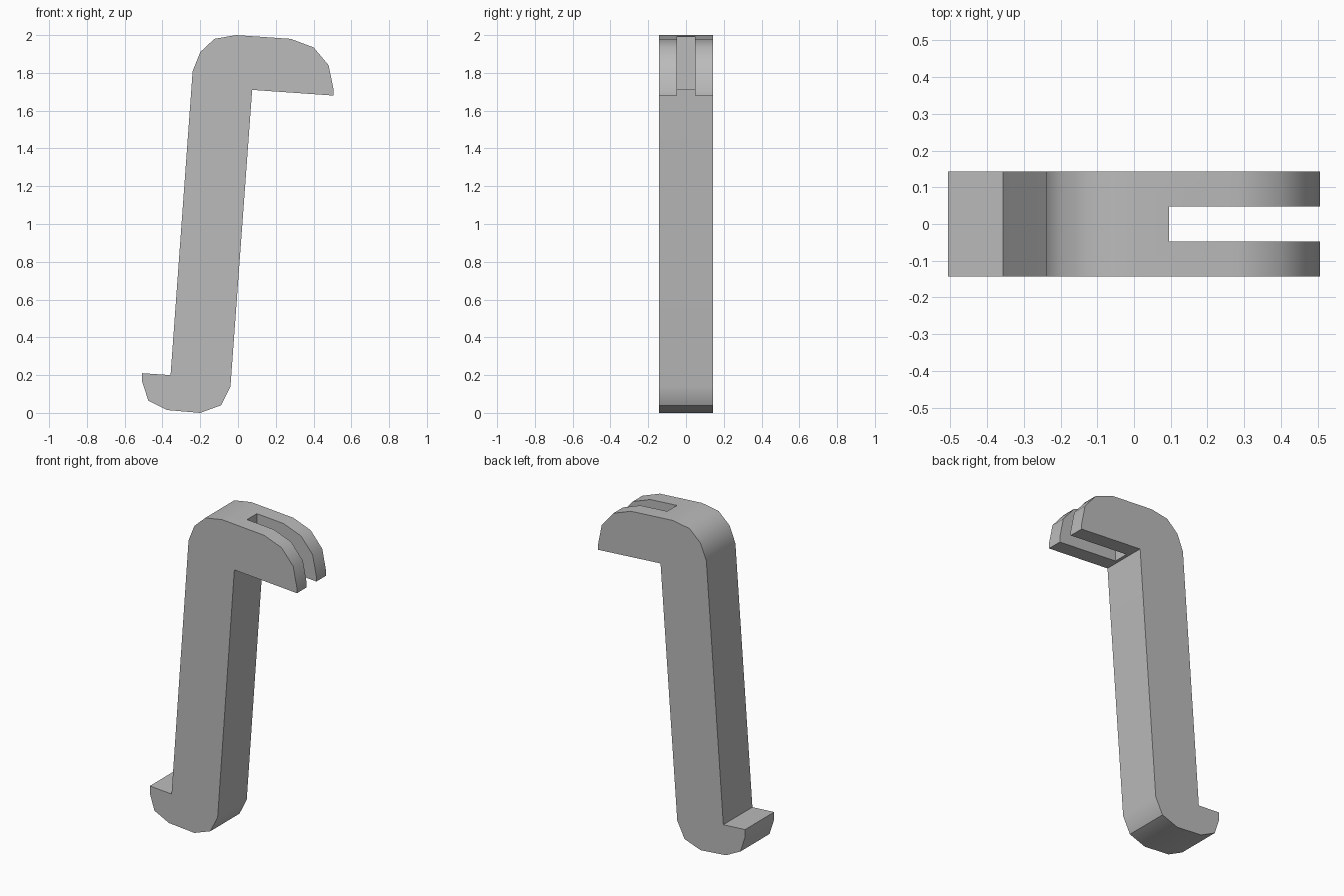
import bpy
import bmesh

cube = bpy.data.objects.get("Cube")
if cube:
    bpy.data.objects.remove(cube, do_unlink=True)

HALF_DEPTH = 0.143
SLOT_HALF = 0.048
SLOT_START = 0.096

# Single grey material
grey = bpy.data.materials.new("plain_grey")
grey.use_nodes = True
colour = (0.5, 0.5, 0.5, 1)
grey.diffuse_color = colour
grey.node_tree.nodes["Principled BSDF"].inputs["Base Color"].default_value = colour


def extruded_profile(name, points, half_depth):
    """Extrude an x-z outline symmetrically along y."""
    bm = bmesh.new()
    face = bm.faces.new([bm.verts.new((x, -half_depth, z)) for x, z in points])
    ext = bmesh.ops.extrude_face_region(bm, geom=[face])
    verts = [v for v in ext["geom"] if isinstance(v, bmesh.types.BMVert)]
    bmesh.ops.translate(bm, verts=verts, vec=(0, 2 * half_depth, 0))
    bmesh.ops.recalc_face_normals(bm, faces=bm.faces)
    mesh = bpy.data.meshes.new(name)
    bm.to_mesh(mesh)
    bm.free()
    mesh.materials.append(grey)
    obj = bpy.data.objects.new(name, mesh)
    bpy.context.collection.objects.link(obj)
    return obj


# Outline: upper hook, then shaft, then lower hook
upper_hook = [(-0.24, 1.81), (-0.2, 1.91), (-0.125, 1.98), (-0.01, 2.0),
              (0.28, 1.98), (0.4, 1.935), (0.48, 1.84), (0.506, 1.71),
              (0.506, 1.68), (0.075, 1.71)]
lower_hook = [(-0.04, 0.14), (-0.09, 0.04), (-0.2, 0.0), (-0.375, 0.015),
              (-0.475, 0.065), (-0.507, 0.165), (-0.507, 0.21), (-0.357, 0.2)]
clip = extruded_profile("double_hook_clip", upper_hook + lower_hook, HALF_DEPTH)

# Slot that forks the upper hook
cutter = extruded_profile("slot_cutter", [(SLOT_START, 1.5), (0.7, 1.5),
                                          (0.7, 2.2), (SLOT_START, 2.2)], SLOT_HALF)
cutter.hide_render = True
cutter.hide_viewport = False

bpy.ops.object.select_all(action="DESELECT")
bpy.context.view_layer.objects.active = clip
clip.select_set(True)
slot = clip.modifiers.new("slot", "BOOLEAN")
slot.operation = "DIFFERENCE"
slot.solver = "EXACT"
slot.object = cutter
bpy.ops.object.modifier_apply(modifier="slot")
bpy.data.objects.remove(cutter, do_unlink=True)

# Smooth rounded bends, crisp corners, flat long faces
bpy.ops.object.shade_smooth_by_angle(angle=0.75)
weighted = clip.modifiers.new("weighted_normals", "WEIGHTED_NORMAL")
weighted.keep_sharp = True
